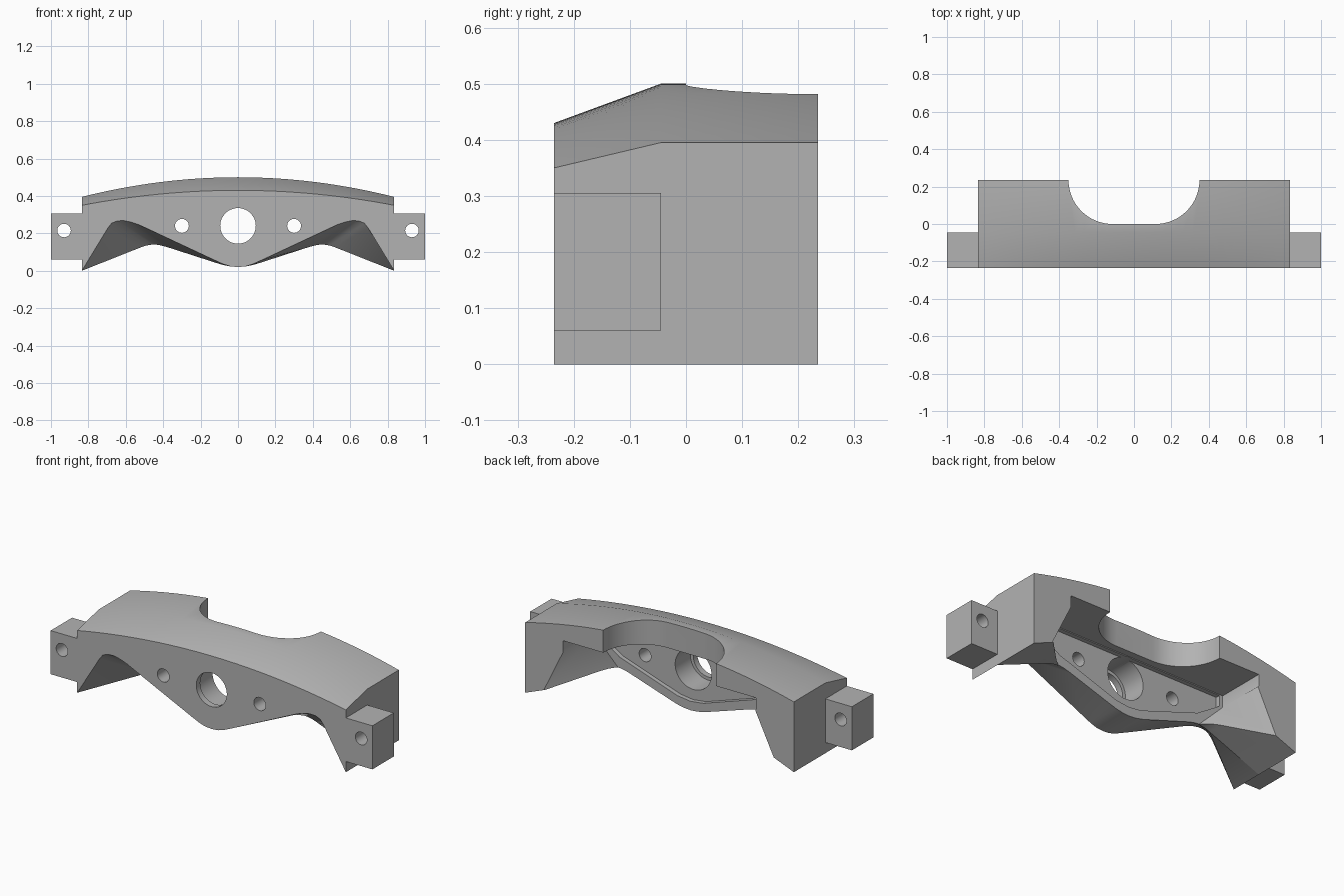
import bpy, bmesh, math

cube = bpy.data.objects.get("Cube")
if cube:
    bpy.data.objects.remove(cube, do_unlink=True)

grey = bpy.data.materials.new("plain_grey")
grey.use_nodes = True
COLOUR = (0.45, 0.45, 0.45, 1)
grey.diffuse_color = COLOUR
grey.node_tree.nodes["Principled BSDF"].inputs["Base Color"].default_value = COLOUR

HALF, FRONT, CREASE, BACK = 0.835, -0.235, -0.045, 0.235


def loft(name, sections):
    """Closed solid through loops of equal point count."""
    bm = bmesh.new()
    loops = [[bm.verts.new(p) for p in s] for s in sections]
    n = len(loops[0])
    for a, b in zip(loops, loops[1:]):
        for i in range(n):
            j = (i + 1) % n
            bm.faces.new((a[i], a[j], b[j], b[i]))
    bm.faces.new(loops[0])
    bm.faces.new(loops[-1])
    bmesh.ops.recalc_face_normals(bm, faces=bm.faces)
    mesh = bpy.data.meshes.new(name)
    bm.to_mesh(mesh)
    bm.free()
    obj = bpy.data.objects.new(name, mesh)
    bpy.context.collection.objects.link(obj)
    obj.data.materials.append(grey)
    return obj


def at_y(points, y):
    return [(x, y, z) for x, z in points]


def mirrored(half):
    """Outline from a half profile whose points all have x >= 0."""
    return half + [(-x, z) for x, z in reversed(half) if x > 0]


def cylinder(x, z, r, y0, y1, sides=48):
    ring = [(x + r * math.cos(2 * math.pi * k / sides),
             z + r * math.sin(2 * math.pi * k / sides)) for k in range(sides)]
    return loft("hole_cutter", [at_y(ring, y0), at_y(ring, y1)])


def cut(obj, cutter):
    mod = obj.modifiers.new("cut", "BOOLEAN")
    mod.operation, mod.solver, mod.object = "DIFFERENCE", "EXACT", cutter
    bpy.context.view_layer.objects.active = obj
    bpy.ops.object.modifier_apply(modifier=mod.name)
    bpy.data.objects.remove(cutter, do_unlink=True)


def finish(obj):
    bpy.ops.object.select_all(action="DESELECT")
    obj.select_set(True)
    bpy.context.view_layer.objects.active = obj
    bpy.ops.object.shade_smooth_by_angle(angle=math.radians(28))


# Underside arches: tall at the front face, lower behind the plate
keel = [(0, .02), (.04, .023), (.08, .036), (.12, .054)]
arch_front = keel + [(.53, .246), (.57, .26), (.61, .268), (.645, .267),
                     (.675, .255), (.695, .23), (HALF, 0)]
arch_back = keel[:2] + [(.08, .031), (.12, .043), (.38, .127), (.41, .135),
                        (.44, .14), (.46, .14), (.49, .135), (.52, .125), (HALF, 0)]


def section(arch, y, crown, drop):
    steps = 32
    top = []
    for k in range(steps + 1):
        t = 1 - 2 * k / steps
        top.append((HALF * t, crown - drop * t * t))
    left = [(-x, z) for x, z in reversed(arch) if x > 0]
    return at_y(arch + top + left, y)


body = loft("curved_body", [section(arch_front, FRONT, .43, .08),
                            section(arch_back, CREASE, .5, .105),
                            section(arch_back, BACK, .5, .105)])

# Rear cavity with side walls flaring outward to the back
cavity = [at_y(mirrored([(.6, -.1 + .455), (.6, .29), (w, z), (w, -.1)]), y)
          for w, z, y in ((.45, .14, CREASE + .005), (.72, .045, BACK + .01))]
cut(body, loft("cavity_cutter", cavity))

# Shallow pocket behind the plate, leaving a lip along the bottom
pocket = mirrored([(0, .07), (.08, .08), (.44, .2), (.58, .29), (.58, .35)])
cut(body, loft("pocket_cutter", [at_y(pocket, -.065), at_y(pocket, 0)]))

# Rounded notch in the rear of the top
R = .235
notch = [(.35, .3)] + [(.35 - R + R * math.cos(a), R - R * math.sin(a))
                       for a in (math.pi / 2 * k / 16 for k in range(17))]
notch = mirrored(notch)
cut(body, loft("notch_cutter", [[(x, y, z) for x, y in notch] for z in (.3, .6)]))

# Centre bore with counterbore, and two bolt holes
cut(body, cylinder(0, .24, .095, -.3, 0))
cut(body, cylinder(0, .24, .113, -.2, 0))
for side in (-1, 1):
    cut(body, cylinder(side * .3, .24, .037, -.3, 0, 32))
finish(body)

# Mounting lugs on both ends
for side, name in ((1, "left_lug"), (-1, "right_lug")):
    box = [(side * x, z) for x, z in ((HALF, .06), (1, .06), (1, .305), (HALF, .305))]
    lug = loft(name, [at_y(box, FRONT), at_y(box, CREASE)])
    cut(lug, cylinder(side * .93, .215, .036, -.3, 0, 32))
    finish(lug)
